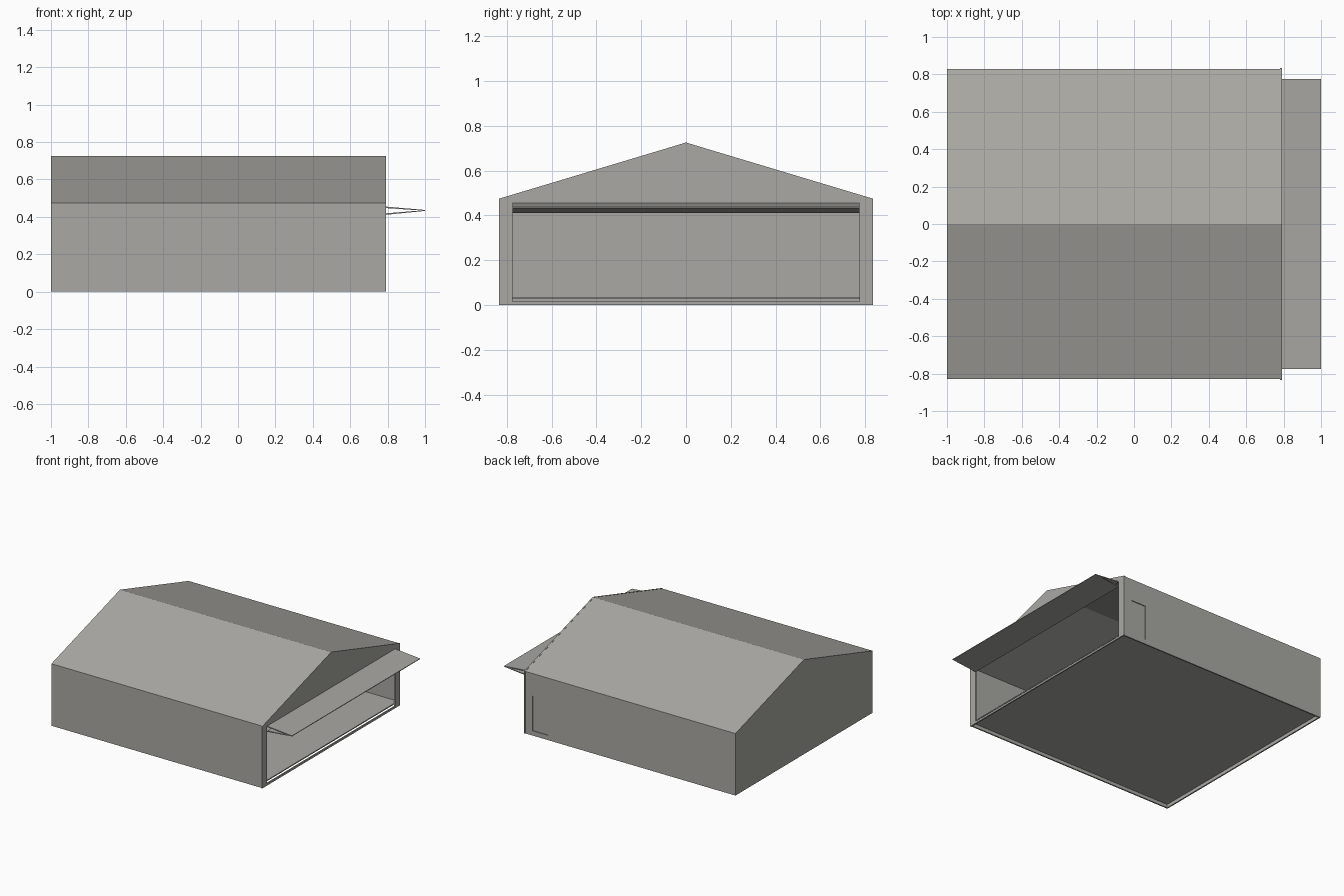
import bpy, bmesh

if "Cube" in bpy.data.objects:
    bpy.data.objects.remove(bpy.data.objects["Cube"])

# One flat warm grey for the whole building
grey = bpy.data.materials.new("warm_grey")
grey.diffuse_color = (0.40, 0.395, 0.37, 1)
grey.use_nodes = True
grey.node_tree.nodes["Principled BSDF"].inputs["Base Color"].default_value = grey.diffuse_color

X0, X1, W = -1.0, 0.79, 0.83     # back, front, half width
EAVE, RIDGE, T = 0.475, 0.725, 0.01


def prism(name, pts, a, b, axis="x"):
    """Extrude a closed profile from a to b. Profile is (y,z) for x, (x,z) for y."""
    bm = bmesh.new()
    place = (lambda p, d: (d, p[0], p[1])) if axis == "x" else (lambda p, d: (p[0], d, p[1]))
    lo = [bm.verts.new(place(p, a)) for p in pts]
    hi = [bm.verts.new(place(p, b)) for p in pts]
    n = len(pts)
    bm.faces.new(lo)
    bm.faces.new(hi[::-1])
    for i in range(n):
        j = (i + 1) % n
        bm.faces.new((lo[i], hi[i], hi[j], lo[j]))
    bmesh.ops.recalc_face_normals(bm, faces=bm.faces)
    me = bpy.data.meshes.new(name)
    bm.to_mesh(me)
    bm.free()
    me.materials.append(grey)
    ob = bpy.data.objects.new(name, me)
    bpy.context.collection.objects.link(ob)
    return ob


def box(name, x0, x1, y0, y1, z0, z1):
    return prism(name, [(y0, z0), (y1, z0), (y1, z1), (y0, z1)], x0, x1)


def gable(w, eave, ridge, z0=0.0):
    return [(-w, z0), (-w, eave), (0, ridge), (w, eave), (w, z0)]


# Side walls and roof as one bent sheet
shell = prism("walls_and_roof",
              gable(W, EAVE, RIDGE) + gable(W - T, EAVE - T, RIDGE - T)[::-1],
              X0 + T, X1 - T)

# Rear gable wall
prism("rear_wall", gable(W, EAVE, RIDGE), X0, X0 + T)

# Front gable frame, slightly wider, around the big opening
OW, OT = 0.775, 0.455
F = 0.835
prism("front_frame", gable(F, EAVE, RIDGE + 0.001) +
      [(OW, 0), (OW, OT), (-OW, OT), (-OW, 0)], X1 - T, X1)
box("front_threshold", X1 - T, X1, -OW, OW, 0, 0.015)

# Raised floor
box("floor", X0 + T, X1 - T, -W + T, W - T, 0.026, 0.034)

# Recessed side door in the +y wall
DX0, DX1, DZ0, DZ1 = 0.59, 0.72, 0.036, 0.305
cutter = box("door_cutter", DX0, DX1, W - 0.05, W + 0.05, DZ0, DZ1)
cutter.hide_render = True
cutter.hide_viewport = True
cutter.display_type = 'WIRE'
cut = shell.modifiers.new("door_opening", 'BOOLEAN')
cut.object = cutter
cut.operation = 'DIFFERENCE'
cut.solver = 'EXACT'
box("side_door", DX0, DX1, W - T, W - T + 0.004, DZ0, DZ1)

# Folding front door, two panels raised into a V
P = 0.008
prism("upper_door_panel", [(X1, OT), (1.0, 0.437), (1.0, 0.433), (X1, OT - P)], -OW, OW, "y")
prism("lower_door_panel", [(X1, 0.419), (1.0, 0.436), (1.0, 0.432), (X1, 0.411)], -OW, OW, "y")
